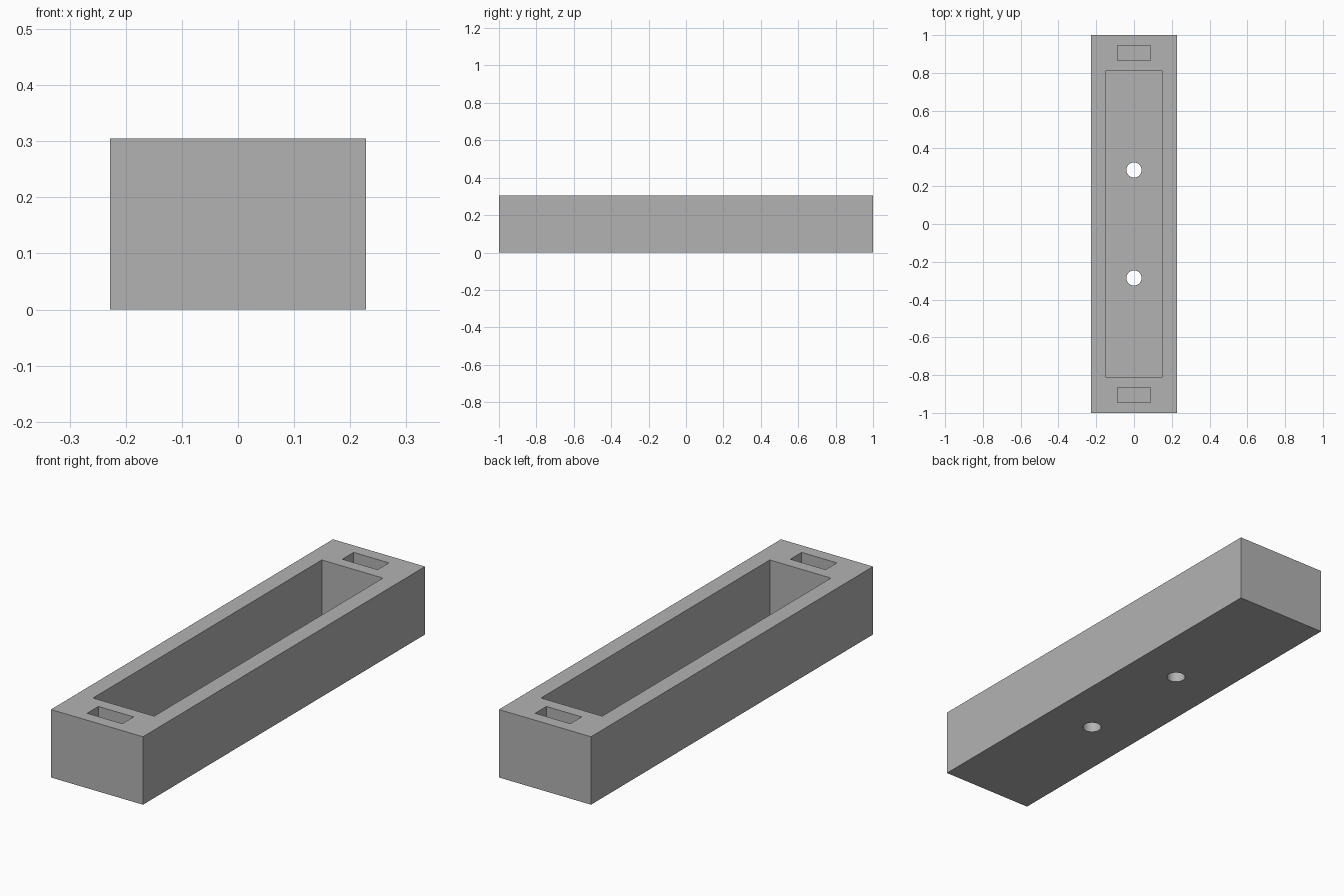
import bpy
import math

old = bpy.data.objects.get("Cube")
if old:
    bpy.data.objects.remove(old, do_unlink=True)

HEIGHT = 0.305
FLOOR = 0.057

grey = bpy.data.materials.new("plain_grey")
grey.use_nodes = True
colour = (0.45, 0.45, 0.45, 1)
grey.diffuse_color = colour
grey.node_tree.nodes["Principled BSDF"].inputs["Base Color"].default_value = colour


def box(name, width, length, bottom, top, y=0):
    bpy.ops.mesh.primitive_cube_add(size=1, location=(0, y, (bottom + top) / 2))
    obj = bpy.context.object
    obj.name = name
    obj.scale = (width, length, top - bottom)
    bpy.ops.object.transform_apply(location=False, rotation=False, scale=True)
    obj.data.materials.append(grey)
    return obj


# Solid block
tray = box("tray_body", 0.457, 2, 0, HEIGHT)

# Long cavity, end slots and floor holes
cutters = [box("cavity_cutter", 0.304, 1.622, FLOOR, HEIGHT + 0.1)]
for side, end in ((-1, "front"), (1, "back")):
    cutters.append(box(end + "_slot_cutter", 0.175, 0.08, HEIGHT - 0.15, HEIGHT + 0.1, side * 0.905))
    bpy.ops.mesh.primitive_cylinder_add(vertices=48, radius=0.04, depth=0.2,
                                        location=(0, side * 0.286, 0.02))
    hole = bpy.context.object
    hole.name = end + "_hole_cutter"
    hole.data.materials.append(grey)
    cutters.append(hole)

# Cut each opening out of the block
bpy.ops.object.select_all(action="DESELECT")
tray.select_set(True)
bpy.context.view_layer.objects.active = tray
for cutter in cutters:
    cut = tray.modifiers.new(cutter.name, "BOOLEAN")
    cut.operation = "DIFFERENCE"
    cut.solver = "EXACT"
    cut.object = cutter
    cutter.hide_render = True
    bpy.ops.object.modifier_apply(modifier=cut.name)

for cutter in cutters:
    bpy.data.objects.remove(cutter, do_unlink=True)

# Round hole walls, crisp box edges
bpy.ops.object.shade_smooth_by_angle(angle=math.radians(30))
